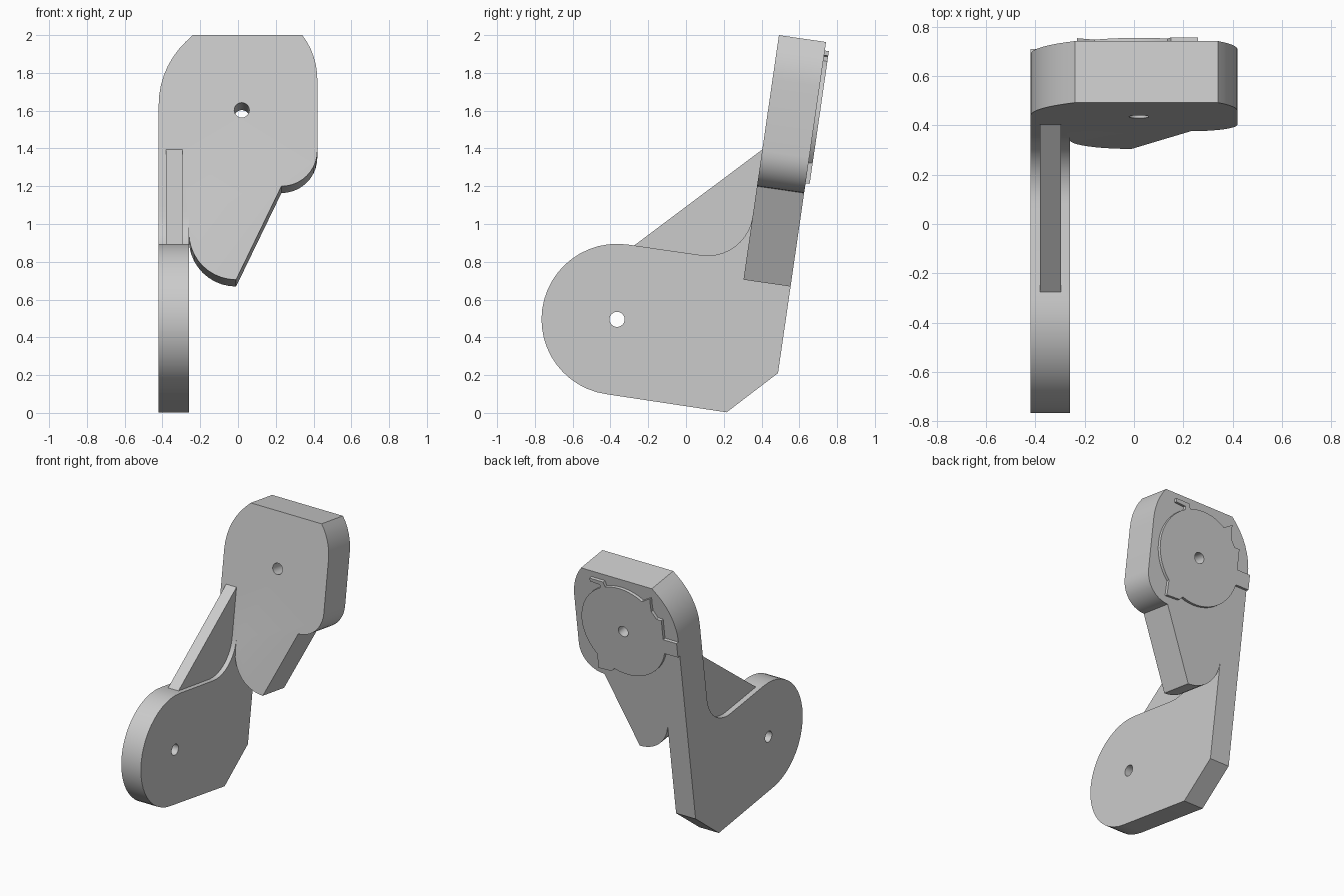
import bpy, bmesh, math
from mathutils import Matrix, Vector

cube = bpy.data.objects.get("Cube")
if cube:
    bpy.data.objects.remove(cube)

grey = bpy.data.materials.new("plain grey")
grey.use_nodes = True
COLOUR = (0.6, 0.6, 0.6, 1)
grey.diffuse_color = COLOUR
grey.node_tree.nodes["Principled BSDF"].inputs["Base Color"].default_value = COLOUR

TILT = math.radians(8.25)
THICK = 0.252
HOLE_X, HOLE_V = 0.02, 0.407
# Head frame: x across, y through the thickness, z up along the tilted plate
HEAD = Matrix.Translation((0, 0.376, 1.2)) @ Matrix.Rotation(-TILT, 4, "X")


def arc(cx, cy, r, a0, a1, n):
    return [(cx + r * math.cos(math.radians(a0 + (a1 - a0) * i / n)),
             cy + r * math.sin(math.radians(a0 + (a1 - a0) * i / n))) for i in range(n + 1)]


def fillet(prev, corner, nxt, r, n=10):
    """Round one corner of a profile with a tangent arc."""
    p, c, q = Vector(prev), Vector(corner), Vector(nxt)
    a, b = (p - c).normalized(), (q - c).normalized()
    half = a.angle(b) / 2
    centre = c + (a + b).normalized() * (r / math.sin(half))
    start = c + a * (r / math.tan(half)) - centre
    sweep = math.pi - 2 * half
    if start.x * b.y - start.y * b.x < 0:
        sweep = -sweep
    return [tuple(centre + Matrix.Rotation(sweep * i / n, 2) @ start) for i in range(n + 1)]


def prism(name, profile, depth0, depth1, place):
    """Extrude a 2D profile; place maps (u, v, depth) to a point."""
    bm = bmesh.new()
    face = bm.faces.new([bm.verts.new(place(u, v, depth0)) for u, v in profile])
    top = bmesh.ops.extrude_face_region(bm, geom=[face])["geom"]
    shift = place(0, 0, depth1) - place(0, 0, depth0)
    bmesh.ops.translate(bm, vec=shift, verts=[g for g in top if isinstance(g, bmesh.types.BMVert)])
    bmesh.ops.recalc_face_normals(bm, faces=bm.faces)
    mesh = bpy.data.meshes.new(name)
    bm.to_mesh(mesh)
    bm.free()
    mesh.materials.append(grey)
    obj = bpy.data.objects.new(name, mesh)
    bpy.context.collection.objects.link(obj)
    return obj


def side(u, v, d):
    return Vector((d, u, v))


def head(u, v, d):
    return HEAD @ Vector((u, d, v))


def head_yz(v, d):
    return tuple(head(0, v, d).yz)


def boolean(target, tool, operation):
    mod = target.modifiers.new(operation.lower(), "BOOLEAN")
    mod.operation, mod.object, mod.solver = operation, tool, "EXACT"
    bpy.context.view_layer.objects.active = target
    bpy.ops.object.modifier_apply(modifier=mod.name)
    bpy.data.objects.remove(tool)


# Side arm: round end, angled foot and a curved throat below the head
PIVOT = (-0.365, 0.495)
tilt_deg = math.degrees(TILT)
round_end = arc(*PIVOT, 0.4, 90 - tilt_deg, 270 - tilt_deg, 24)
throat = fillet(head_yz(-0.1, 0), head_yz(-0.403, 0), round_end[0], 0.24)
arm_profile = round_end + [(0.215, 0.003), head_yz(-0.963, THICK),
                           head_yz(-0.1, THICK), head_yz(-0.1, 0)] + throat
bracket = prism("bracket", arm_profile, -0.42, -0.26, side)

# Tilted head plate with its stem
TOP = 0.808
head_profile = [(-0.42, -0.45), (-0.26, -0.45)]
head_profile += fillet((-0.26, -0.45), (-0.26, 0), (0.42, 0), 0.25)
head_profile += fillet((-0.26, 0), (0.42, 0), (0.42, 0.5), 0.19)
head_profile += arc(0.02, 0.57, 0.4, 0, 36.5, 6)[:-1] + [(0.34, TOP)]
head_profile += [(-0.24, TOP)] + arc(0.05, 0.435, 0.47, 128, 180, 8)[1:]
boolean(bracket, prism("head", head_profile, 0, THICK, head), "UNION")

# Stiffening rib between arm and head
rib_profile = [(-0.275, 0.886), (0.405, 1.395), (0.46, 1.38), (0.42, 0.72), (-0.25, 0.78)]
boolean(bracket, prism("rib", rib_profile, -0.38, -0.295, side), "UNION")

# Raised mounting pad with locating tabs on the back of the head
R = 0.34
pad_profile = arc(0, 0, R, -46, 62, 14)
pad_profile += [(0.16, 0.325), (0.24, 0.33), (0.24, 0.355), (0.13, 0.355)]
pad_profile += arc(0, 0, R, 70, 122, 8) + [(-0.25, 0.33), (-0.25, 0.27)]
pad_profile += arc(0, 0, R, 138, 148, 2)
pad_profile += [(-0.33, 0.18), (-0.33, 0.03), (-0.44, 0.03), (-0.44, -0.08), (-0.33, -0.08)]
pad_profile += arc(0, 0, R, 194, 288, 14) + [(0.13, -0.35), (0.24, -0.355)]
pad_profile = [(u + HOLE_X, v + HOLE_V) for u, v in pad_profile]
boolean(bracket, prism("pad", pad_profile, THICK - 0.05, THICK + 0.022, head), "UNION")

# Bolt holes
boolean(bracket, prism("arm_hole", arc(*PIVOT, 0.04, 0, 345, 23), -0.6, 0, side), "DIFFERENCE")
boolean(bracket, prism("head_hole", arc(HOLE_X, HOLE_V, 0.04, 0, 345, 23), -0.2, 0.6, head),
        "DIFFERENCE")

bpy.ops.object.select_all(action="DESELECT")
bracket.select_set(True)
bpy.context.view_layer.objects.active = bracket
bpy.ops.object.shade_smooth_by_angle(angle=math.radians(30))
